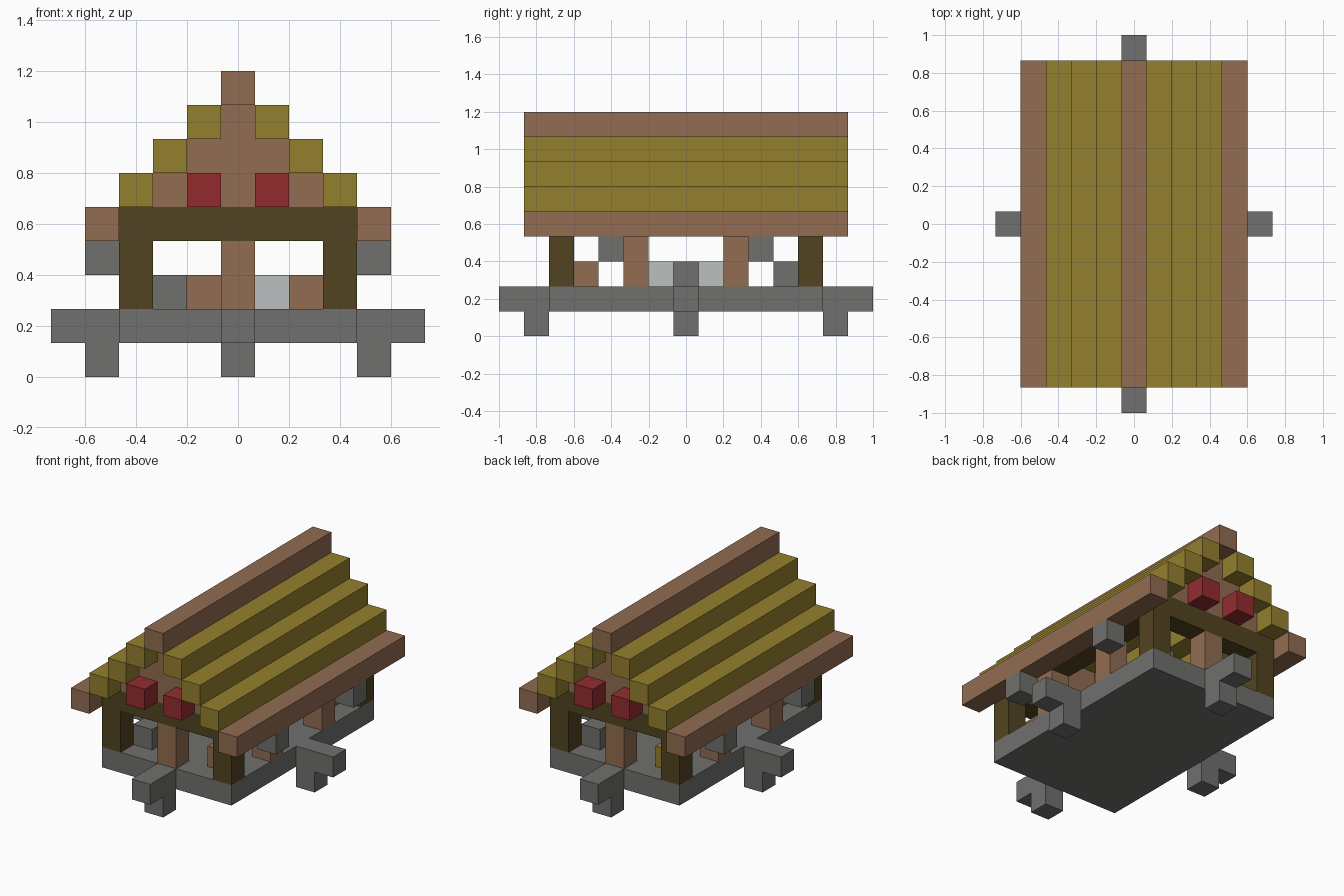
import bpy
from mathutils import Vector

old = bpy.data.objects.get("Cube")
if old:
    bpy.data.objects.remove(old, do_unlink=True)

U = 2 / 15  # side of one block


def material(name, rgb):
    lin = [((c / 255 + 0.055) / 1.055) ** 2.4 for c in rgb]
    m = bpy.data.materials.new(name)
    m.use_nodes = True
    m.diffuse_color = (*lin, 1)
    bsdf = next(n for n in m.node_tree.nodes if n.type == 'BSDF_PRINCIPLED')
    bsdf.inputs["Base Color"].default_value = (*lin, 1)
    bsdf.inputs["Roughness"].default_value = 0.9
    return m


stone = material("grey stone", (112, 112, 110))
pale = material("pale stone", (187, 192, 192))
wood = material("brown wood", (146, 108, 81))
dark = material("dark timber", (82, 68, 33))
thatch = material("ochre thatch", (148, 128, 45))
red = material("red cloth", (147, 44, 47))


def block(name, mat, x, y, z, size=(1, 1, 1)):
    """Box centred on block column (x, y), its base on layer z, size in blocks."""
    bpy.ops.mesh.primitive_cube_add(size=1)
    ob = bpy.context.object
    ob.name = name
    centre = Vector((x, y, z + size[2] / 2)) * U
    for v in ob.data.vertices:
        v.co = Vector(a * b * U for a, b in zip(v.co, size))
    ob.location = centre
    ob.data.materials.append(mat)
    return ob


# Base slab
block("base_slab", stone, 0, 0, 1, (7, 11, 1))

# Carrying arms with a foot under each
for s in (-1, 1):
    block("side_arm", stone, s * 4.5, 0, 1, (2, 1, 1))
    block("side_foot", stone, s * 4, 0, 0)
    block("end_arm", stone, 0, s * 6.5, 1, (1, 2, 1))
    block("end_foot", stone, 0, s * 6, 0)

# Timber frame: posts, beams and hanging weights
for s in (-1, 1):
    block("middle_post", wood, 0, s * 5, 2, (1, 1, 2))
    block("end_beam", dark, 0, s * 5, 4, (7, 1, 1))
    block("side_beam", dark, s * 3, 0, 4, (1, 9, 1))
    for t in (-1, 1):
        block("corner_post", dark, s * 3, t * 5, 2, (1, 1, 2))
        block("side_post", wood, s * 3, t * 2, 2, (1, 1, 2))
        block("hanging_weight", stone, s * 4, t * 3, 3)

# Goods standing on the floor
block("corner_crate", wood, 2, -4, 2)
block("corner_bale", thatch, -2, 4, 2)
block("centre_stone", stone, 0, 0, 2)
for s in (-1, 1):
    block("corner_stone", stone, s * 2, s * 4, 2)
    block("pale_block", pale, 1, s, 2)
    block("inner_crate", wood, -1, s, 2)

# Stepped roof
for s in (-1, 1):
    block("eave", wood, s * 4, 0, 4, (1, 13, 1))
    for i in range(3):
        block("roof_step", thatch, s * (3 - i), 0, 5 + i, (1, 13, 1))
block("ridge", wood, 0, 0, 8, (1, 13, 1))

# Gables with a pair of red lanterns
for s in (-1, 1):
    for i in range(3):
        block("gable_row", wood, 0, s * 5, 5 + i, (5 - 2 * i, 1, 1))
    for t in (-1, 1):
        block("red_lantern", red, t, s * 6, 5)
